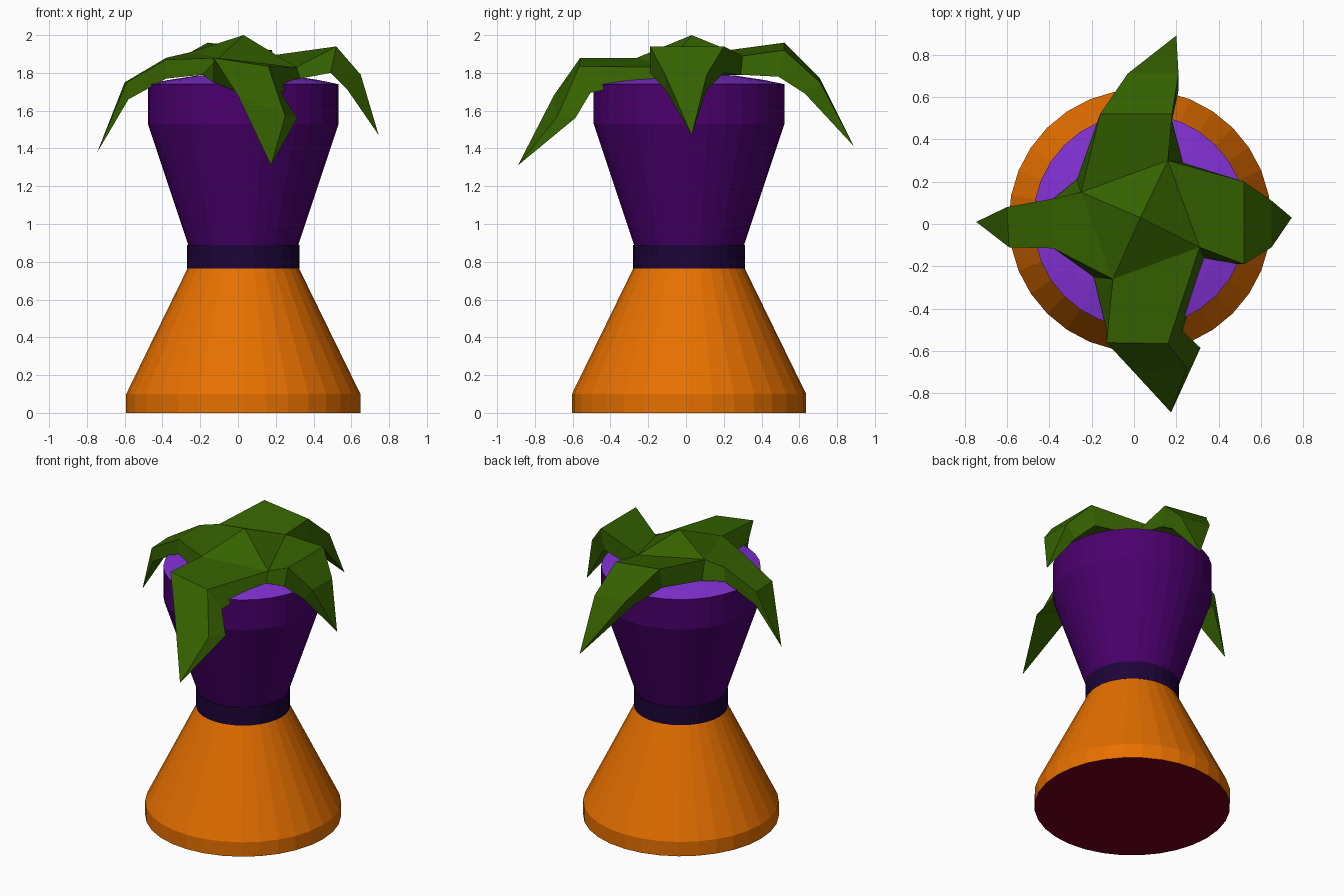
import bpy, bmesh, math
from mathutils import Vector

if "Cube" in bpy.data.objects:
    bpy.data.objects.remove(bpy.data.objects["Cube"])

CX, CY, SIDES = 0.028, 0.016, 32


def material(name, rgb):
    m = bpy.data.materials.new(name)
    m.diffuse_color = (*rgb, 1)
    m.use_nodes = True
    m.node_tree.nodes["Principled BSDF"].inputs["Base Color"].default_value = m.diffuse_color
    return m


orange = material("orange", (0.80, 0.162, 0.0))
purple = material("deep purple", (0.07, 0.0, 0.155))
lilac = material("light purple", (0.22, 0.03, 0.65))
band_col = material("dark band", (0.012, 0.001, 0.04))
maroon = material("dark red", (0.18, 0.0, 0.012))
green = material("leaf green", (0.036, 0.122, 0.0))


def finish(name, bm, mats):
    bmesh.ops.recalc_face_normals(bm, faces=bm.faces)
    me = bpy.data.meshes.new(name)
    bm.to_mesh(me)
    bm.free()
    for m in mats:
        me.materials.append(m)
    ob = bpy.data.objects.new(name, me)
    bpy.context.collection.objects.link(ob)
    return ob


def lathe(name, profile, mats):
    """Turned part from (radius, z) pairs, capped at both ends."""
    bm = bmesh.new()
    rings = []
    for r, z in profile:
        rings.append([bm.verts.new((CX + r * math.cos(2 * math.pi * i / SIDES),
                                    CY + r * math.sin(2 * math.pi * i / SIDES), z))
                      for i in range(SIDES)])
    for lo, hi in zip(rings, rings[1:]):
        for i in range(SIDES):
            j = (i + 1) % SIDES
            bm.faces.new((lo[i], lo[j], hi[j], hi[i]))
    bm.faces.new(rings[0][::-1])
    bm.faces.new(rings[-1])
    return finish(name, bm, mats)


# Turned body
base = lathe("base", [(0.62, 0), (0.62, 0.10), (0.295, 0.765)], [orange, maroon])
for p in base.data.polygons:
    if p.normal.z < -0.9:  # underside
        p.material_index = 1
lathe("waist_band", [(0.297, 0.765), (0.297, 0.89)], [band_col])
lathe("upper_body", [(0.29, 0.885), (0.505, 1.53), (0.505, 1.74)], [purple])
lathe("domed_top", [(0.505, 1.74), (0.40, 1.762), (0.25, 1.785), (0.08, 1.795)], [lilac])

# Leaf crown: centre pyramid whose corners are the leaf roots
apex = (0.03, 0.03, 2.0)
NW, NE = (-0.25, 0.15, 1.91), (0.16, 0.30, 1.89)
SE, SW = (0.31, -0.11, 1.83), (-0.10, -0.26, 1.88)
# Underside corner below each root, where neighbouring leaves merge
under = {NW: (-0.27, 0.21, 1.79), NE: (0.23, 0.29, 1.79),
         SE: (0.33, -0.16, 1.77), SW: (-0.19, -0.25, 1.79)}

bm = bmesh.new()
top = bm.verts.new(apex)
corners = [bm.verts.new(c) for c in (NW, SW, SE, NE)]
for i in range(4):
    bm.faces.new((corners[i], corners[(i + 1) % 4], top))
bm.faces.new(corners[::-1])
finish("leaf_crown", bm, [green])


def leaf(name, roots, sections, tip, out, spread):
    """Drooping solid leaf; each section is (point a, point b, inward shift, drop)."""
    out = Vector(out)
    bm = bmesh.new()
    a, b = roots
    rings = [[bm.verts.new(p) for p in (a, b, under[b], under[a])]]
    for a, b, inward, drop in sections:
        a, b = Vector(a), Vector(b)
        side = (a - b).normalized()
        shift = -out * inward - Vector((0, 0, drop))
        pts = (a, b, b + shift - side * spread[1], a + shift + side * spread[0])
        rings.append([bm.verts.new(p) for p in pts])
    for r, s in zip(rings, rings[1:]):
        for i in range(4):
            j = (i + 1) % 4
            bm.faces.new((r[i], r[j], s[j], s[i]))
    end = bm.verts.new(tip)
    for i in range(4):
        bm.faces.new((rings[-1][i], rings[-1][(i + 1) % 4], end))
    bm.faces.new(rings[0])
    finish(name, bm, [green])


leaf("front_leaf", (SE, SW),
     [((0.16, -0.565, 1.835), (-0.13, -0.56, 1.88), 0.06, 0.13),
      ((0.25, -0.68, 1.57), (0.0, -0.70, 1.68), 0.09, -0.02)],
     (0.175, -0.89, 1.31), (0, -1, 0), (0.07, 0.0))
leaf("right_leaf", (NE, SE),
     [((0.52, 0.20, 1.94), (0.52, -0.19, 1.94), 0.03, 0.14),
      ((0.65, 0.11, 1.79), (0.65, -0.11, 1.79), 0.07, 0.08)],
     (0.745, 0.03, 1.47), (1, 0, 0), (0.0, 0.0))
leaf("back_leaf", (NW, NE),
     [((-0.16, 0.52, 1.96), (0.18, 0.52, 1.92), 0.03, 0.14),
      ((-0.03, 0.71, 1.77), (0.21, 0.71, 1.75), 0.08, 0.06)],
     (0.20, 0.89, 1.41), (0, 1, 0), (0.0, 0.0))
leaf("left_leaf", (SW, NW),
     [((-0.38, -0.115, 1.87), (-0.38, 0.12, 1.88), 0, 0.10),
      ((-0.59, -0.11, 1.75), (-0.60, 0.08, 1.75), 0.01, 0.09)],
     (-0.745, 0.01, 1.38), (-1, 0, 0), (0.0, 0.0))
